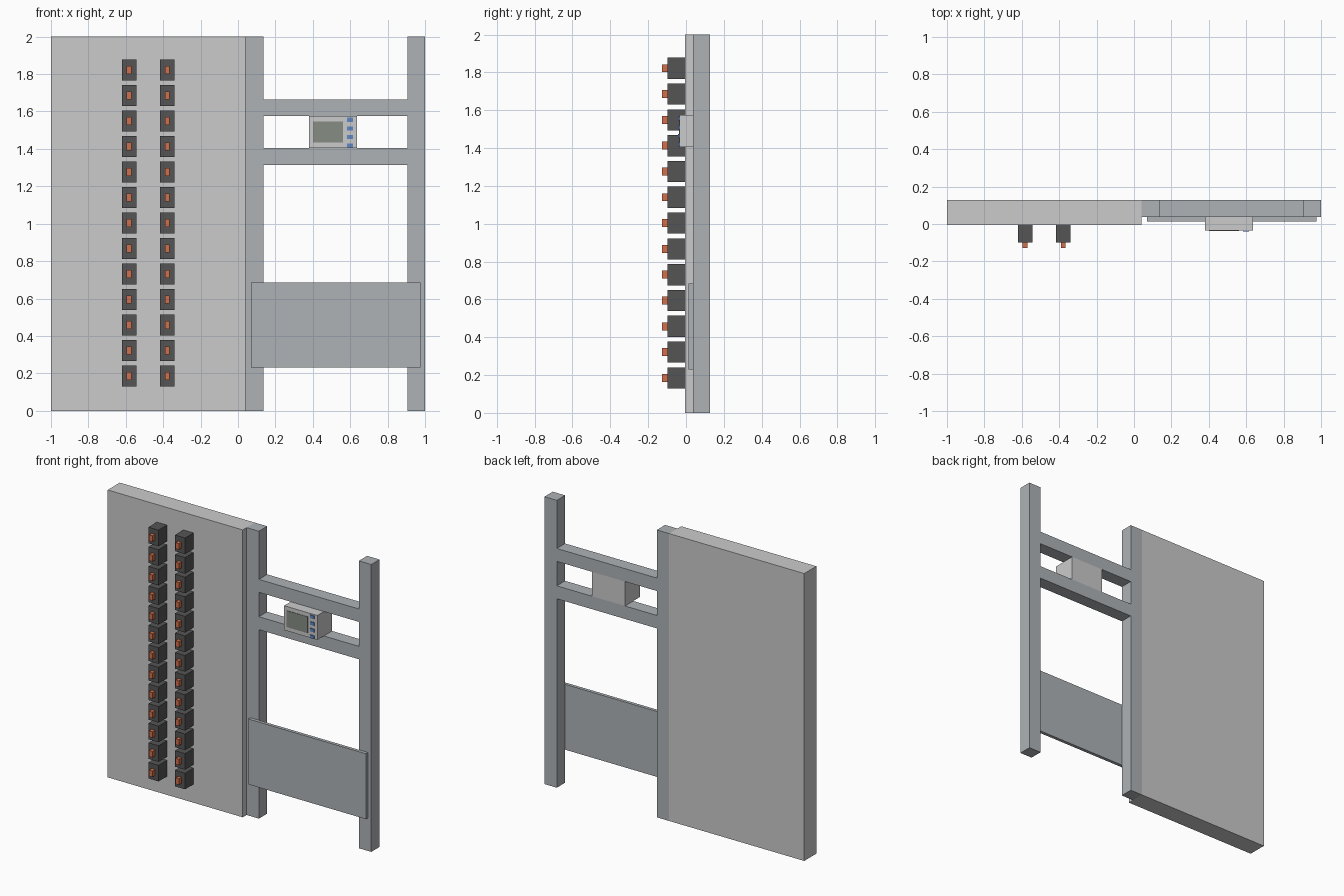
import bpy

if "Cube" in bpy.data.objects:
    bpy.data.objects.remove(bpy.data.objects["Cube"])


def material(name, rgb):
    m = bpy.data.materials.new(name)
    m.diffuse_color = (*rgb, 1)
    m.use_nodes = True
    m.node_tree.nodes["Principled BSDF"].inputs["Base Color"].default_value = m.diffuse_color
    return m


STEEL = material("steel_blue_grey", (0.42, 0.45, 0.47))
DARK = material("dark_grey", (0.09, 0.09, 0.09))
ORANGE = material("orange", (0.65, 0.16, 0.07))
SCREEN = material("screen_green_grey", (0.24, 0.27, 0.23))
BLUE = material("button_blue", (0.12, 0.25, 0.55))


def box(name, x, y, z, mat=None):
    """Box from (min, max) ranges on each axis."""
    r = (x, y, z)
    bpy.ops.mesh.primitive_cube_add(size=1, location=[(a + b) / 2 for a, b in r])
    ob = bpy.context.object
    ob.name = name
    ob.scale = [b - a for a, b in r]
    bpy.ops.object.transform_apply(location=False, rotation=False, scale=True)
    if mat:
        ob.data.materials.append(mat)
    return ob


BACK = 0.128
FRAME = (0.037, BACK)

# Main panel
box("main_panel", (-1, 0.04), (-0.005, BACK), (0, 2))

# Open frame: posts, rails and lower board
box("left_post", (0.04, 0.135), FRAME, (0, 2), STEEL)
box("right_post", (0.905, 1), FRAME, (0, 2), STEEL)
box("lower_rail", (0.135, 0.905), FRAME, (1.315, 1.405), STEEL)
box("upper_rail", (0.135, 0.905), FRAME, (1.575, 1.665), STEEL)
box("lower_board", (0.07, 0.975), (0.014, 0.037), (0.23, 0.685), STEEL)

# Two columns of switches with orange levers
for col, cx in enumerate((-0.582, -0.378)):
    for row in range(13):
        cz = 0.185 + row * 0.1364
        box(f"switch_body_{col}_{row}", (cx - 0.039, cx + 0.039), (-0.098, -0.005),
            (cz - 0.056, cz + 0.056), DARK)
        box(f"switch_lever_{col}_{row}", (cx - 0.013, cx + 0.013), (-0.128, -0.098),
            (cz - 0.021, cz + 0.021), ORANGE)

# Control unit with screen and buttons
box("control_unit", (0.38, 0.635), (-0.035, BACK), (1.405, 1.575))
box("control_screen", (0.4, 0.562), (-0.038, -0.035), (1.433, 1.547), SCREEN)
for i in range(4):
    cz = 1.418 + i * 0.046
    box(f"control_button_{i}", (0.582, 0.614), (-0.041, -0.035),
        (cz - 0.011, cz + 0.011), BLUE)
